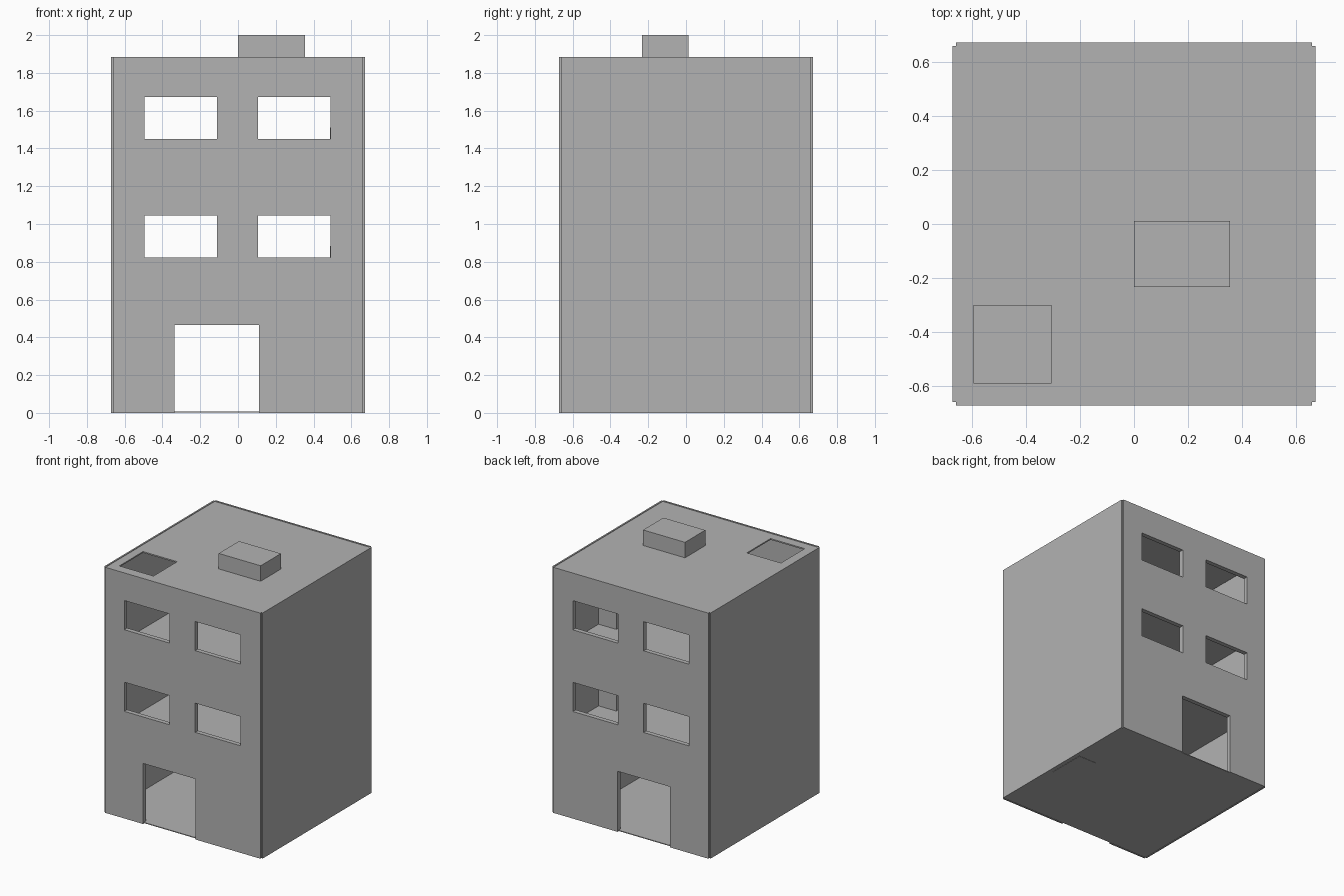
import bpy
import bmesh
from mathutils import Matrix
from math import pi

cube = bpy.data.objects.get("Cube")
if cube:
    bpy.data.objects.remove(cube)

# Single flat colour
grey = bpy.data.materials.new("light grey")
grey.use_nodes = True
colour = (0.45, 0.45, 0.45, 1)
grey.diffuse_color = colour
grey.node_tree.nodes["Principled BSDF"].inputs["Base Color"].default_value = colour

HALF = 0.672      # outer face of the walls
EDGE = 0.66       # ends of wall panels and slabs
INNER = 0.637     # inner face of the walls
STOREY = 0.627
TOP = 3 * STOREY + 0.004
SLAB = 0.01


def make_object(name, bm):
    mesh = bpy.data.meshes.new(name)
    bm.to_mesh(mesh)
    bm.free()
    mesh.materials.append(grey)
    obj = bpy.data.objects.new(name, mesh)
    bpy.context.collection.objects.link(obj)
    return obj


def panel(bm, bounds, depth, holes, matrix):
    """Flat panel in local x/y with rectangular holes, thickened along local z."""
    x0, x1, y0, y1 = bounds
    xs = sorted({x0, x1} | {v for h in holes for v in h[:2]})
    ys = sorted({y0, y1} | {v for h in holes for v in h[2:]})
    verts = {}

    def vert(x, y):
        if (x, y) not in verts:
            verts[x, y] = bm.verts.new((x, y, 0))
        return verts[x, y]

    faces = []
    for a, b in zip(xs, xs[1:]):
        for c, d in zip(ys, ys[1:]):
            mx, my = (a + b) / 2, (c + d) / 2
            if any(h[0] < mx < h[1] and h[2] < my < h[3] for h in holes):
                continue
            faces.append(bm.faces.new([vert(a, c), vert(b, c), vert(b, d), vert(a, d)]))
    result = bmesh.ops.extrude_face_region(bm, geom=faces, use_keep_orig=True)
    raised = [g for g in result["geom"] if isinstance(g, bmesh.types.BMVert)]
    bmesh.ops.translate(bm, vec=(0, 0, depth), verts=raised)
    bmesh.ops.transform(bm, matrix=matrix, verts=list(verts.values()) + raised)
    bmesh.ops.recalc_face_normals(bm, faces=bm.faces)


def box(name, x0, x1, y0, y1, z0, z1):
    bm = bmesh.new()
    panel(bm, (x0, x1, y0, y1), z1 - z0, [], Matrix.Translation((0, 0, z0)))
    return make_object(name, bm)


def wall(name, angle, openings):
    """Outer skin that stands proud of the slabs, with a lining behind it."""
    bm = bmesh.new()
    turn = Matrix.Rotation(angle, 4, "Z")
    upright = Matrix.Rotation(pi / 2, 4, "X")
    for front, back, low, high in ((HALF, EDGE, 0, TOP),
                                   (EDGE, INNER, SLAB, TOP - 2 * SLAB)):
        cut = [(a, b, max(c, low), d) for a, b, c, d in openings]
        place = turn @ Matrix.Translation((0, -back, 0)) @ upright
        panel(bm, (-EDGE, EDGE, low, high), front - back, cut, place)
    return make_object(name, bm)


# Walls: matching door and windows at front and back, plain sides
openings = [(-0.335, 0.11, 0, 0.465)]
for level in (1, 2):
    sill = 0.195 + level * STOREY
    for left in (-0.495, 0.107):
        openings.append((left, left + 0.384, sill, sill + 0.224))
mirrored = [(-b, -a, c, d) for a, b, c, d in openings]
wall("front_wall", 0, openings)
wall("back_wall", pi, mirrored)
wall("left_wall", pi / 2, [])
wall("right_wall", -pi / 2, [])

# Slabs: solid ground floor, stair hatch in each one above
hatch = (-0.595, -0.305, -0.59, -0.302)
names = ("ground_floor", "first_floor", "second_floor", "roof")
for level, name in enumerate(names):
    bm = bmesh.new()
    base = level * STOREY - (SLAB if level else -0.002)
    panel(bm, (-EDGE, EDGE, -EDGE, EDGE), SLAB if level else 0.006,
          [hatch] if level else [], Matrix.Translation((0, 0, base)))
    make_object(name, bm)

# Low counter against the left wall on every storey
for level in range(3):
    base = level * STOREY
    box(f"counter_{level + 1}", 0.487, INNER, -0.15, 0.15, base, base + 0.257)

# Rooftop housing
box("rooftop_box", 0, 0.356, -0.234, 0.012, 3 * STOREY - SLAB, 2.0)
